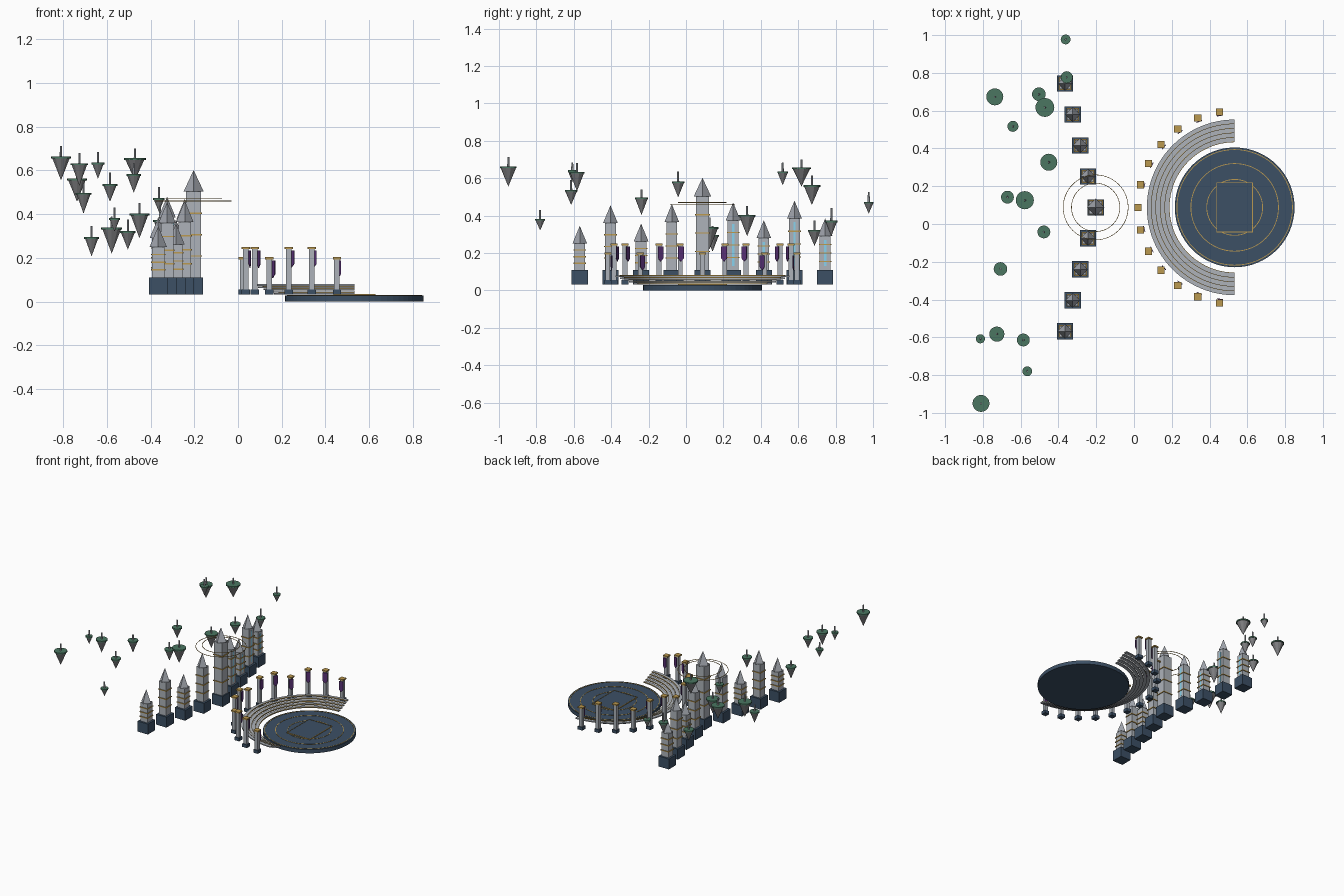
import bpy, bmesh, math
from mathutils import Matrix, Vector

if "Cube" in bpy.data.objects:
    bpy.data.objects.remove(bpy.data.objects["Cube"])

def mat(name, c):
    m = bpy.data.materials.new(name)
    m.diffuse_color = (*c, 1)
    m.use_nodes = True
    m.node_tree.nodes["Principled BSDF"].inputs["Base Color"].default_value = m.diffuse_color
    return m

NAVY = mat("navy", (0.045, 0.08, 0.13))
STONE = mat("stone", (0.42, 0.45, 0.49))
ROOF = mat("roof", (0.36, 0.38, 0.42))
GOLD = mat("gold", (0.5, 0.32, 0.08))
PURPLE = mat("purple", (0.1, 0.03, 0.18))
CYAN = mat("cyan", (0.25, 0.65, 0.85))
GREEN = mat("green", (0.07, 0.18, 0.12))
ROCK = mat("rock", (0.22, 0.22, 0.23))

def finish(bm, name, m):
    bmesh.ops.recalc_face_normals(bm, faces=bm.faces)
    me = bpy.data.meshes.new(name)
    bm.to_mesh(me)
    bm.free()
    me.materials.append(m)
    ob = bpy.data.objects.new(name, me)
    bpy.context.collection.objects.link(ob)
    return ob

def box(name, m, x, y, z0, z1, wx, wy=None, rot=0):
    bm = bmesh.new()
    bmesh.ops.create_cube(bm, size=1)
    bm.transform(Matrix.Translation((x, y, (z0 + z1) / 2)) @ Matrix.Rotation(rot, 4, 'Z')
                 @ Matrix.Diagonal((wx, wy or wx, z1 - z0, 1)))
    return finish(bm, name, m)

def cone(name, m, x, y, z0, z1, r0, r1, n):
    bm = bmesh.new()
    bmesh.ops.create_cone(bm, cap_ends=True, segments=n, radius1=r0, radius2=r1, depth=z1 - z0)
    bm.transform(Matrix.Translation((x, y, (z0 + z1) / 2)))
    return finish(bm, name, m)

def arc(name, m, x, y, r0, r1, z0, z1, a0=0, a1=360, n=64):
    """Rectangular section swept round a vertical axis."""
    bm = bmesh.new()
    full = a1 - a0 == 360
    rows = []
    for i in range(n if full else n + 1):
        a = math.radians(a0 + (a1 - a0) * i / n)
        rows.append([bm.verts.new((x + r * math.cos(a), y + r * math.sin(a), z))
                     for r, z in ((r0, z0), (r1, z0), (r1, z1), (r0, z1))])
    for i in range(n):
        p, q = rows[i], rows[(i + 1) % len(rows)]
        for j in range(4):
            k = (j + 1) % 4
            bm.faces.new((p[j], p[k], q[k], q[j]))
    if not full:
        bm.faces.new(rows[0])
        bm.faces.new(rows[-1])
    return finish(bm, name, m)

CX, CY = 0.533, 0.088

# Round stage with gold inlays and a low square dais
cone("stage", NAVY, CX, CY, 0.0, 0.028, 0.317, 0.317, 64)
for r in (0.148, 0.232, 0.306):
    arc("stage_inlay", GOLD, CX, CY, r - 0.002, r + 0.002, 0.026, 0.030)
box("dais", NAVY, CX, CY, 0.026, 0.033, 0.19, 0.26)
for s in (-1, 1):
    box("dais_trim", GOLD, CX + s * 0.095, CY, 0.029, 0.0345, 0.004, 0.264)
    box("dais_trim", GOLD, CX, CY + s * 0.13, 0.029, 0.0345, 0.19, 0.004)

# Half-ring seating tiers
for i in range(5):
    r, z = 0.346 + 0.024 * i, 0.032 + 0.010 * i
    arc("seat_tier", STONE, CX, CY, r, r + 0.023, z, z + 0.008, 90, 270, 48)
    arc("seat_trim", GOLD, CX, CY, r - 0.001, r + 0.002, z + 0.005, z + 0.009, 90, 270, 48)

# Ring of pillars with hanging banners on the inner side
def banner(x, y, z, a):
    bm = bmesh.new()
    pts = [(-0.016, 0), (0.016, 0), (0.016, -0.062), (0, -0.08), (-0.016, -0.062)]
    f = bm.faces.new([bm.verts.new((0, u, v)) for u, v in pts])
    g = bmesh.ops.extrude_face_region(bm, geom=[f])
    bmesh.ops.translate(bm, vec=(0.004, 0, 0),
                        verts=[v for v in g["geom"] if isinstance(v, bmesh.types.BMVert)])
    bm.transform(Matrix.Translation((x, y, z)) @ Matrix.Rotation(a, 4, 'Z'))
    finish(bm, "banner", PURPLE)

for i in range(13):
    a = math.radians(99 + 13.5 * i)
    x, y = CX + 0.512 * math.cos(a), CY + 0.512 * math.sin(a)
    top = 0.203 if i % 3 == 0 else 0.25
    box("pillar_base", NAVY, x, y, 0.032, 0.056, 0.038)
    box("pillar_shaft", STONE, x, y, 0.056, top - 0.01, 0.025)
    box("pillar_cap", GOLD, x, y, top - 0.01, top, 0.038)
    if i != 6:
        banner(x - 0.018 * math.cos(a), y - 0.018 * math.sin(a), top - 0.016, a + math.pi)

# Chevron row of spired towers: shaft top, spire tip
TOWERS = [(0.25, 0.345), (0.36, 0.455), (0.262, 0.357), (0.365, 0.462), (0.503, 0.602),
          (0.375, 0.47), (0.28, 0.375), (0.385, 0.48), (0.29, 0.385)]
for i, (st, tip) in enumerate(TOWERS):
    k = i - 4
    x, y = -0.203 - 0.0405 * abs(k), CY + 0.164 * k
    w = 0.068 if k == 0 else 0.058
    box("tower_base", NAVY, x, y, 0.032, 0.11, 0.086)
    box("tower_shaft", STONE, x, y, 0.11, st, w)
    cone("tower_spire", ROOF, x, y, st, tip, w * 0.68, 0, 4)
    for t in (0.25, 0.5, 0.75):
        z = 0.11 + (st - 0.11) * t
        box("tower_band", GOLD, x, y, z - 0.003, z + 0.003, w + 0.01)
    if k > 0:
        box("tower_window", CYAN, x + w / 2, y, 0.13, st - 0.02, 0.004, 0.012)

# Thin halo rings round the tall tower
for r, z in ((0.172, 0.46), (0.128, 0.47)):
    arc("halo_ring", GOLD, -0.203, CY, r - 0.0015, r + 0.0015, z - 0.0015, z + 0.0015)

# Floating islets: x, y, radius, rock tip z, ground z, spire top z
ISLETS = [(-.362, .977, .026, .41, .47, .525), (-.356, .777, .032, .29, .37, .44),
          (-.504, .687, .036, .238, .32, .375), (-.472, .617, .05, .555, .655, .70),
          (-.737, .673, .045, .457, .56, .613), (-.641, .517, .029, .562, .633, .685),
          (-.451, .327, .045, .29, .40, .45), (-.67, .142, .034, .207, .293, .345),
          (-.578, .126, .048, .22, .335, .39), (-.477, -.042, .034, .498, .58, .635),
          (-.707, -.238, .036, .403, .495, .54), (-.813, -.608, .024, .58, .64, .685),
          (-.726, -.583, .04, .53, .63, .68), (-.586, -.614, .034, .457, .535, .59),
          (-.565, -.78, .026, .32, .38, .43), (-.81, -.95, .045, .555, .66, .713)]
for x, y, r, z0, z1, z2 in ISLETS:
    cone("islet_rock", ROCK, x, y, z0, z1 - 0.004, 0.0, r * 0.93, 10)
    cone("islet_grass", GREEN, x, y, z1 - 0.006, z1 + 0.003, r, r, 20)
    cone("islet_spire", STONE, x, y, z1, z2, 0.006, 0.005, 6)
